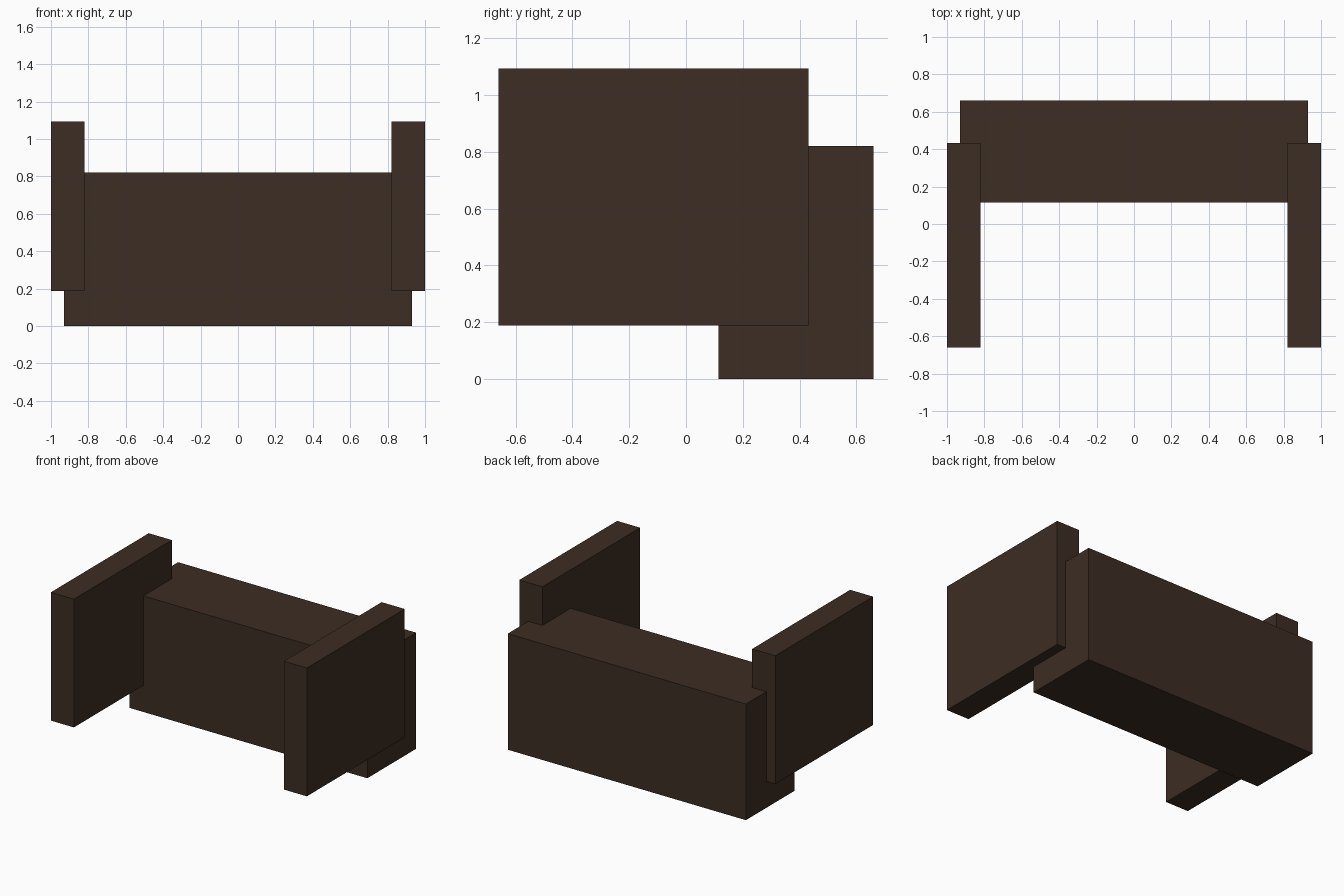
import bpy

if "Cube" in bpy.data.objects:
    bpy.data.objects.remove(bpy.data.objects["Cube"])

wood = bpy.data.materials.new("dark_brown")
wood.diffuse_color = (0.045, 0.026, 0.0168, 1)
wood.use_nodes = True
wood.node_tree.nodes["Principled BSDF"].inputs["Base Color"].default_value = wood.diffuse_color


def box(name, low, high):
    """Axis-aligned box between two corners."""
    centre = [(a + b) / 2 for a, b in zip(low, high)]
    bpy.ops.mesh.primitive_cube_add(size=1, location=centre)
    obj = bpy.context.object
    obj.name = name
    obj.scale = [b - a for a, b in zip(low, high)]
    bpy.ops.object.transform_apply(location=False, rotation=False, scale=True)
    obj.data.materials.append(wood)
    return obj


# Long central block
box("main_block", (-0.93, 0.115, 0), (0.93, 0.66, 0.82))

# Upright panels at both ends, reaching forward
for name, x in (("left_panel", -0.91), ("right_panel", 0.91)):
    box(name, (x - 0.09, -0.66, 0.187), (x + 0.09, 0.432, 1.093))
